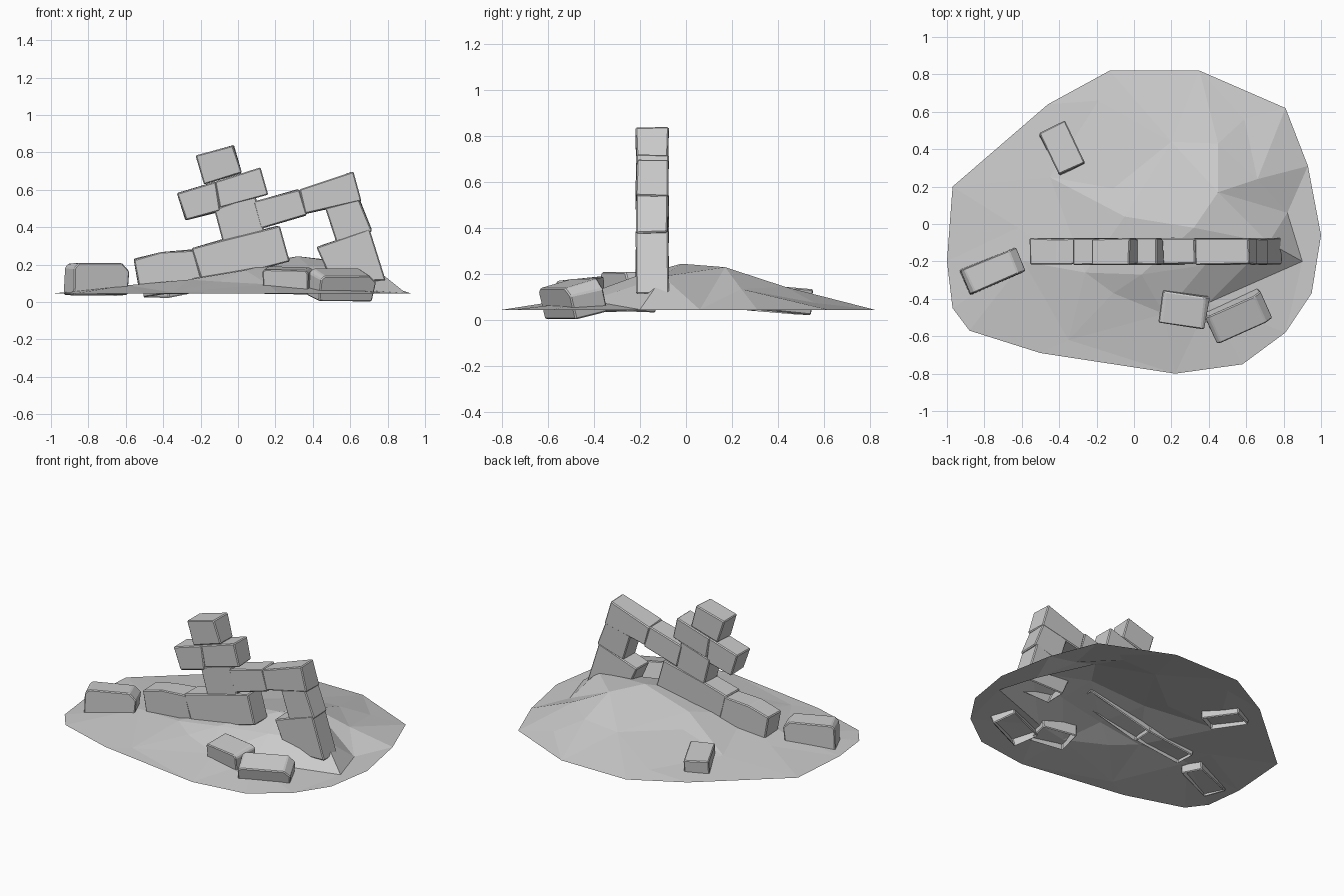
import bpy, bmesh, math, random
from mathutils import Vector, Matrix
from mathutils.geometry import delaunay_2d_cdt

if "Cube" in bpy.data.objects:
    bpy.data.objects.remove(bpy.data.objects["Cube"])

random.seed(4)


def finish(bm, name):
    me = bpy.data.meshes.new(name)
    bm.to_mesh(me)
    bm.free()
    ob = bpy.data.objects.new(name, me)
    bpy.context.collection.objects.link(ob)
    return ob


def stone(name, quad, y0, y1, open_bottom=False, jitter=0.004, bevel=0.006):
    """Rough block: an x/z outline pulled along y, slightly uneven and chipped.
    Buried stones have no underside."""
    bm = bmesh.new()
    rings = []
    for y in (y0, y1):
        rings.append([bm.verts.new((x + random.uniform(-jitter, jitter),
                                    y + random.uniform(-jitter, jitter),
                                    z + random.uniform(-jitter, jitter)))
                      for x, z in quad])
    a, b = rings
    n = len(quad)
    bm.faces.new(a)
    bm.faces.new(b[::-1])
    for i in range(n):
        j = (i + 1) % n
        bm.faces.new((a[j], a[i], b[i], b[j]))
    bmesh.ops.recalc_face_normals(bm, faces=bm.faces)
    bmesh.ops.bevel(bm, geom=bm.edges[:], offset=bevel, segments=1,
                    profile=0.5, affect='EDGES')
    if open_bottom:
        bm.normal_update()
        bmesh.ops.delete(bm, geom=[f for f in bm.faces if f.normal.z < -0.85],
                         context='FACES')
    return finish(bm, name)


# Ground mound: flat outline plus raised points, joined by triangulation
EDGE = 0.045
outline = [(-0.97, 0.20), (-1.0, -0.20), (-0.97, -0.45), (-0.88, -0.57),
           (-0.50, -0.69), (0.22, -0.80), (0.58, -0.75), (0.81, -0.58),
           (0.95, -0.37), (1.0, -0.06), (0.93, 0.31), (0.81, 0.62),
           (0.35, 0.82), (-0.13, 0.82), (-0.46, 0.64)]
hills = [(-0.59, -0.20, .09), (-0.26, -0.26, .12), (0.04, -0.27, .17),
         (0.38, -0.22, .19), (0.40, -0.42, .085), (0.90, -0.20, .046),
         (0.82, 0.06, .046), (0.72, -0.10, .19), (0.32, -0.02, .245),
         (0.45, 0.17, .23), (-0.05, 0.04, .18), (-0.11, 0.19, .135),
         (0.20, 0.44, .13), (0.45, 0.43, .145), (0.59, 0.56, .075),
         (-0.19, 0.66, .065), (-0.45, 0.25, .075), (-0.62, -0.02, .08),
         (-0.11, -0.37, .11), (-0.35, -0.62, .052), (0.16, -0.48, .095),
         (0.66, 0.24, .135)]
n = len(outline)
pts = [Vector(p) for p in outline] + [Vector(h[:2]) for h in hills]
zs = [EDGE] * n + [h[2] for h in hills]
# foot of the steep right end, and creases on the crest
creases = [(4, 5), (5, 6), (5, 7), (6, 7), (6, 9), (3, 7), (0, 1), (1, 2), (11, 12)]
edges = [(i, (i + 1) % n) for i in range(n)] + [(a + n, b + n) for a, b in creases]
co, _, faces, orig, _, _ = delaunay_2d_cdt(pts, edges, [], 1, 1e-5)
bm = bmesh.new()
vs = [bm.verts.new((c.x, c.y, zs[o[0]] if o else EDGE)) for c, o in zip(co, orig)]
for f in faces:
    bm.faces.new([vs[i] for i in f])
bmesh.ops.recalc_face_normals(bm, faces=bm.faces)
if sum(f.normal.z for f in bm.faces) < 0:
    bmesh.ops.reverse_faces(bm, faces=bm.faces)
finish(bm, "ground_mound")

# Leaning ruined wall: front outline of every block, each touching its neighbours
wall = {
    "wall_top": [(-.225, .785), (-.025, .838), (.018, .69), (-.18, .63)],
    "wall_upper_left": [(-.33, .58), (-.12, .647), (-.095, .485), (-.28, .44)],
    "wall_upper_right": [(-.12, .645), (.12, .722), (.158, .575), (-.095, .505)],
    "wall_pillar": [(-.125, .50), (.09, .57), (.14, .38), (-.08, .32)],
    "wall_base_middle": [(-.245, .285), (-.08, .335), (.22, .41), (.28, .22), (-.19, .10)],
    "wall_base_left": [(-.56, .23), (-.41, .27), (-.235, .28), (-.185, .10), (-.53, .06)],
    "lintel_left": [(.08, .54), (.325, .605), (.365, .465), (.125, .395)],
    "lintel_right": [(.325, .60), (.615, .698), (.657, .54), (.36, .47)],
    "jamb_upper": [(.47, .50), (.65, .55), (.715, .38), (.525, .325)],
    "jamb_lower": [(.42, .295), (.70, .395), (.79, .115), (.50, .11)],
}
for name, quad in wall.items():
    stone(name, quad, -0.216, -0.077, name in ("wall_base_left", "wall_base_middle", "jamb_lower"))

# Fallen stones: centre, length, width, height, turn, pitch, roll, worn top ends
fallen = [((-.755, -.25, .122), .32, .14, .17, 23, 0, 0, .04),
          ((-.385, .405, .087), .25, .155, .11, -64, -4, 0, 0),
          ((.267, -.455, .117), .25, .17, .13, -8, 1, 6, .02),
          ((.555, -.49, .090), .33, .16, .145, 25, 0, 14, .04)]
for i, (c, l, w, h, turn, pitch, roll, ch) in enumerate(fallen):
    if ch:
        quad = [(-l / 2, h / 2 - ch * .6), (-l / 2 + ch * .6, h / 2),
                (l / 2 - ch, h / 2), (l / 2, h / 2 - ch),
                (l / 2 - ch * .3, -h / 2), (-l / 2, -h / 2)]
    else:
        quad = [(-l / 2, h / 2), (l / 2, h / 2), (l / 2, -h / 2), (-l / 2, -h / 2)]
    ob = stone("fallen_stone_%d" % (i + 1), quad, -w / 2, w / 2, True)
    ob.data.transform(Matrix.Translation(c)
                      @ Matrix.Rotation(math.radians(turn), 4, 'Z')
                      @ Matrix.Rotation(math.radians(pitch), 4, 'Y')
                      @ Matrix.Rotation(math.radians(roll), 4, 'X'))
